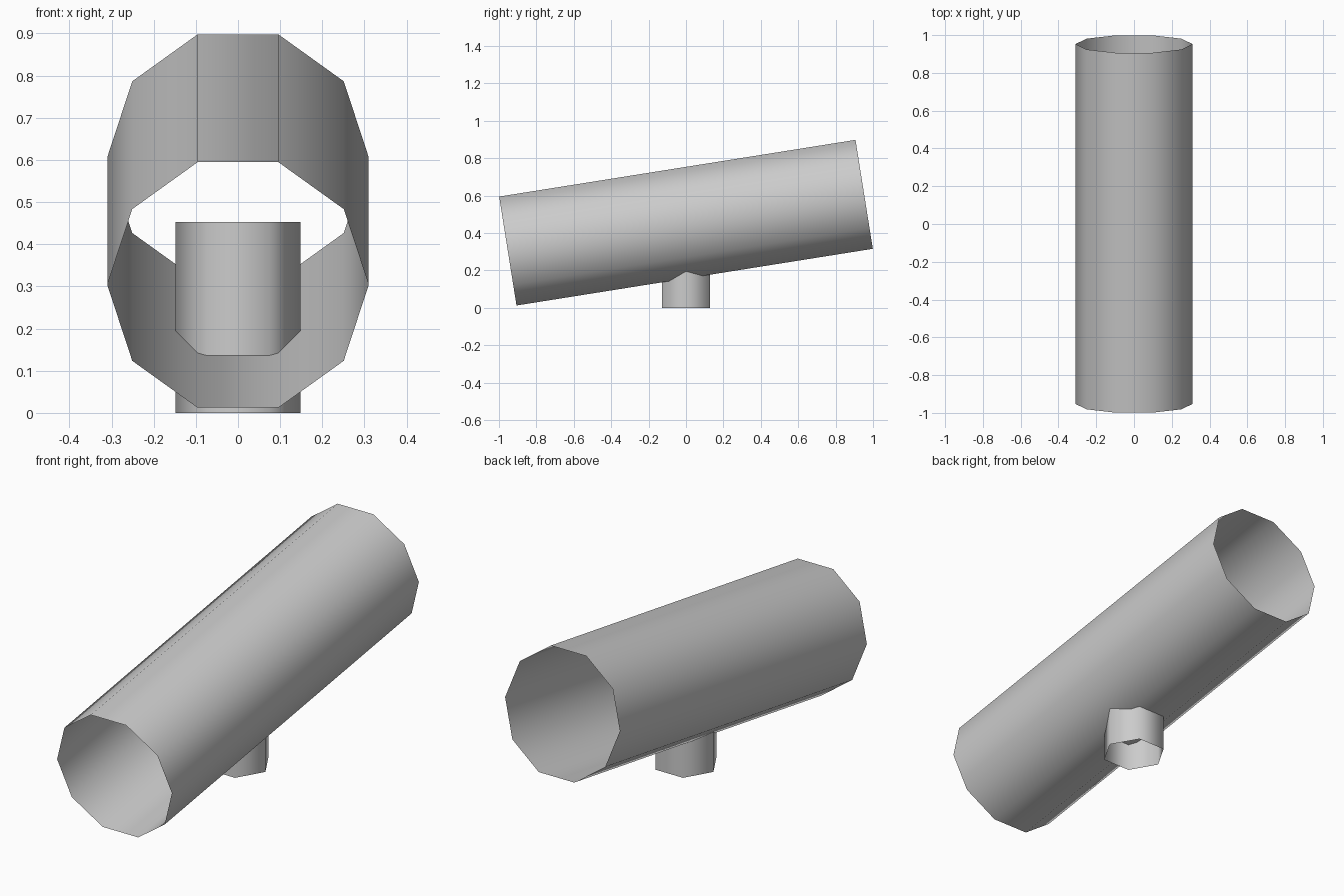
import bpy, math

if "Cube" in bpy.data.objects:
    bpy.data.objects.remove(bpy.data.objects["Cube"])

# One plain grey for everything
grey = bpy.data.materials.new("plain_grey")
grey.diffuse_color = (0.6, 0.6, 0.6, 1)
grey.use_nodes = True
grey.node_tree.nodes["Principled BSDF"].inputs["Base Color"].default_value = grey.diffuse_color


def open_pipe(name, sides, radius, length, location, rotation):
    """Uncapped, smooth-shaded pipe with its first corner on the x axis."""
    bpy.ops.mesh.primitive_cylinder_add(
        vertices=sides, radius=radius, depth=length, end_fill_type='NOTHING',
        location=location, rotation=rotation)
    pipe = bpy.context.object
    pipe.name = name
    # primitive starts with a corner on +y, so turn the mesh a quarter
    for v in pipe.data.vertices:
        v.co.x, v.co.y = v.co.y, -v.co.x
    pipe.data.materials.append(grey)
    bpy.ops.object.shade_smooth()
    return pipe


# Long ten-sided tube, rising towards the back
tilt = math.radians(9.04)
open_pipe("tilted_tube", 10, 0.31, 1.929, (0, 0, 0.455),
          (-(math.pi / 2 - tilt), 0, 0))

# Short six-sided post that reaches up inside the tube
open_pipe("support_post", 6, 0.148, 0.453, (0, 0, 0.2265), (0, 0, 0))
